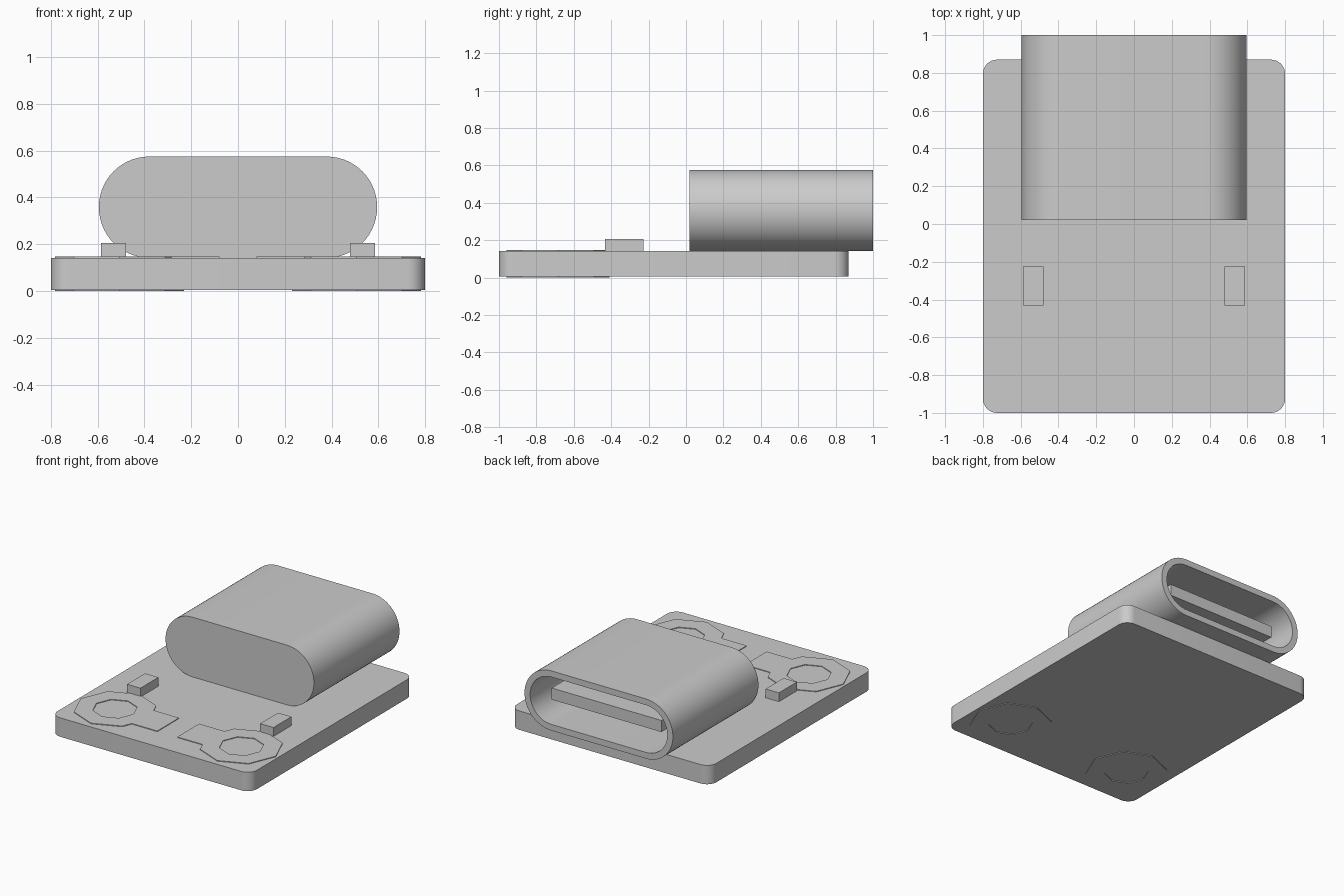
import bpy, bmesh, math
from mathutils import Matrix

cube = bpy.data.objects.get("Cube")
if cube:
    bpy.data.objects.remove(cube, do_unlink=True)

grey = bpy.data.materials.new("plain grey")
grey.use_nodes = True
colour = (0.6, 0.6, 0.6, 1.0)
grey.diffuse_color = colour
grey.node_tree.nodes["Principled BSDF"].inputs["Base Color"].default_value = colour


def rounded(hx, hy, r, steps, cx=0, cy=0):
    """Outline of a rectangle with round corners."""
    pts = []
    for q, (sx, sy) in enumerate([(1, 1), (-1, 1), (-1, -1), (1, -1)]):
        for i in range(steps + 1):
            a = math.pi / 2 * (q + i / steps)
            pts.append((cx + sx * (hx - r) + r * math.cos(a),
                        cy + sy * (hy - r) + r * math.sin(a)))
    return pts


def octagon(r, cx, cy):
    return [(cx + r * math.cos(k * math.pi / 4), cy + r * math.sin(k * math.pi / 4))
            for k in range(8)]


def extrude(name, loops, lo, hi, upright=False):
    """Fill outlines (inner ones become holes) and extrude along z, or along y if upright."""
    curve = bpy.data.curves.new(name, "CURVE")
    curve.dimensions = "2D"
    curve.fill_mode = "BOTH"
    curve.extrude = (hi - lo) / 2
    for loop in loops:
        spline = curve.splines.new("POLY")
        spline.points.add(len(loop) - 1)
        for point, (x, y) in zip(spline.points, loop):
            point.co = (x, y, 0, 1)
        spline.use_cyclic_u = True
    source = bpy.data.objects.new(name + " outline", curve)
    bpy.context.collection.objects.link(source)
    bpy.context.view_layer.update()
    graph = bpy.context.evaluated_depsgraph_get()
    mesh = bpy.data.meshes.new_from_object(source.evaluated_get(graph))
    bpy.data.objects.remove(source, do_unlink=True)
    bpy.data.curves.remove(curve)

    mid = (lo + hi) / 2
    place = Matrix.Translation((0, mid, 0) if upright else (0, 0, mid))
    if upright:
        place = place @ Matrix.Rotation(math.pi / 2, 4, "X")
    bm = bmesh.new()
    bm.from_mesh(mesh)
    bmesh.ops.remove_doubles(bm, verts=bm.verts, dist=0.0001)
    bm.transform(place)
    bmesh.ops.recalc_face_normals(bm, faces=bm.faces)
    bm.to_mesh(mesh)
    bm.free()

    mesh.name = name
    mesh.materials.clear()
    mesh.materials.append(grey)
    obj = bpy.data.objects.new(name, mesh)
    bpy.context.collection.objects.link(obj)
    bpy.ops.object.select_all(action="DESELECT")
    obj.select_set(True)
    bpy.context.view_layer.objects.active = obj
    bpy.ops.object.shade_smooth_by_angle(angle=math.radians(30))
    return obj


def rectangle(x0, x1, y0, y1):
    return [(x0, y0), (x1, y0), (x1, y1), (x0, y1)]


BOTTOM, TOP, FOIL = 0.005, 0.142, 0.005

# Circuit board
extrude("board", [rounded(0.8, 0.935, 0.075, 8, cy=-0.065)], BOTTOM, TOP)

# Connector: hollow shell, closed front end, tongue inside
half_w, half_h, wall = 0.595, 0.2165, 0.045
mid_z = TOP + half_h
outer = rounded(half_w, half_h, half_h - 0.001, 14, cy=mid_z)
inner = rounded(half_w - wall, half_h - wall, half_h - wall - 0.001, 14, cy=mid_z)
extrude("connector_shell", [outer, inner], 0.06, 1.0, upright=True)
extrude("connector_end", [outer], 0.02, 0.06, upright=True)
extrude("connector_tongue", [rectangle(-0.44, 0.44, mid_z - 0.042, mid_z + 0.042)],
        0.06, 0.91, upright=True)

# Resistors and solder pads on both sides
pad_x, pad_y, pad_r, hole_r, trace = 0.507, -0.685, 0.275, 0.148, 0.125
for side, s in (("left", 1), ("right", -1)):
    extrude(side + "_resistor",
            [rectangle(s * 0.48, s * 0.587, -0.432, -0.226)], TOP, 0.206)

    ring = octagon(pad_r, pad_x, pad_y)
    hole = octagon(hole_r, pad_x, pad_y)
    # Inward corner of the octagon opens into a wide trace
    root = pad_x - pad_r + trace * math.tan(math.pi / 8)
    tab = [(root, pad_y + trace), (0.08, pad_y + trace),
           (0.08, pad_y - trace), (root, pad_y - trace)]
    top_outline = ring[:4] + tab + ring[5:]
    for name, outline, z in (("_top_pad", top_outline, TOP), ("_bottom_pad", ring, 0)):
        loops = [[(s * x, y) for x, y in loop] for loop in (outline, hole)]
        extrude(side + name, loops, z, z + FOIL)
